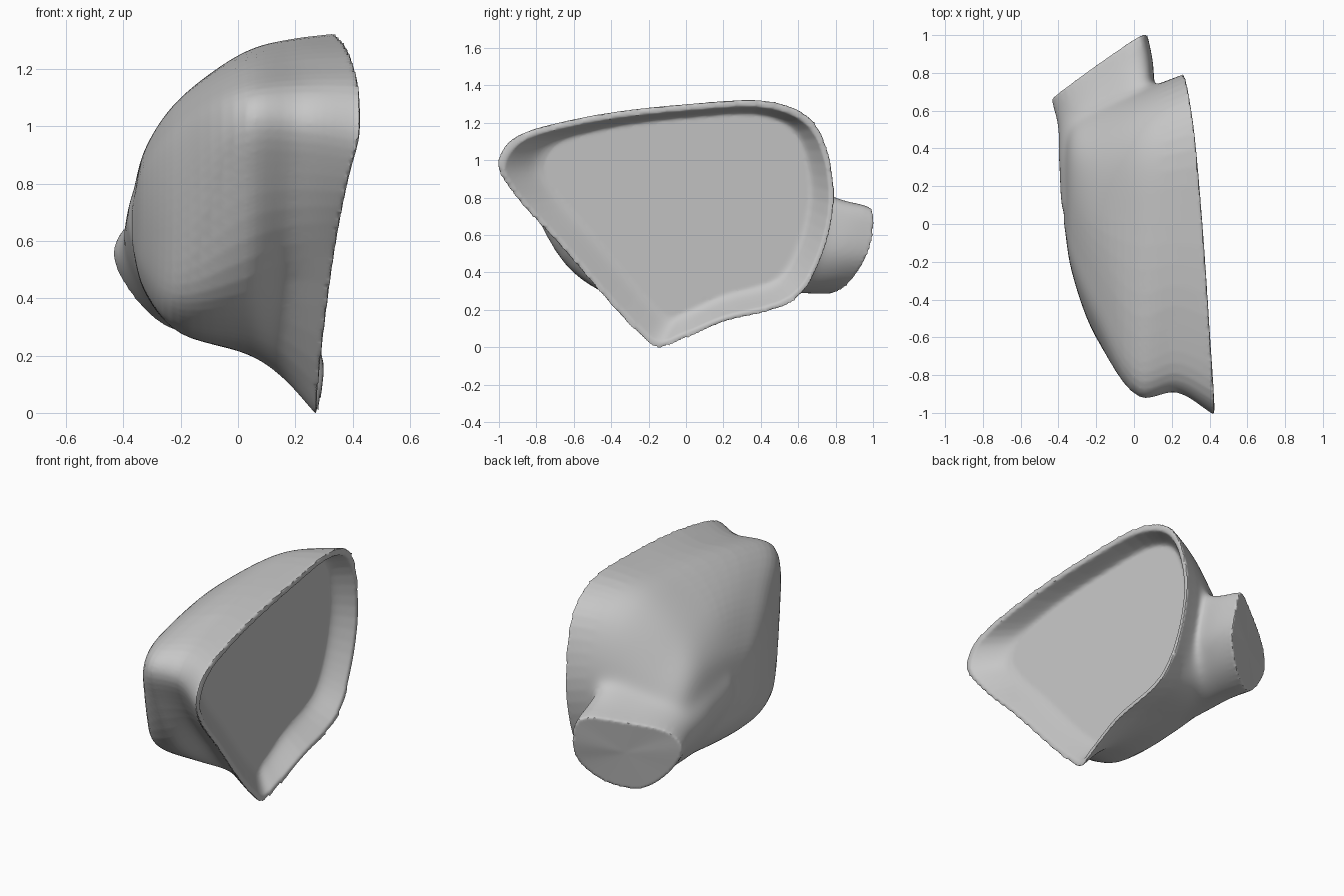
import bpy
from mathutils import Vector as V

cube = bpy.data.objects.get("Cube")
if cube:
    bpy.data.objects.remove(cube)

grey = bpy.data.materials.new("plain_grey")
grey.use_nodes = True
grey.diffuse_color = (0.57, 0.57, 0.57, 1)
grey.node_tree.nodes["Principled BSDF"].inputs["Base Color"].default_value = grey.diffuse_color


def segment(p0, p1, p2, p3, steps):
    """Centripetal spline between p1 and p2."""
    t = [0.0]
    for a, b in ((p0, p1), (p1, p2), (p2, p3)):
        t.append(t[-1] + max((b - a).length, 1e-5) ** 0.5)

    def mix(a, b, i, j, u):
        return a.lerp(b, (u - t[i]) / (t[j] - t[i]))

    out = []
    for k in range(steps):
        u = t[1] + (t[2] - t[1]) * k / steps
        a, b, c = mix(p0, p1, 0, 1, u), mix(p1, p2, 1, 2, u), mix(p2, p3, 2, 3, u)
        out.append(mix(mix(a, b, 0, 2, u), mix(b, c, 1, 3, u), 1, 2, u))
    return out


def closed(pts, steps=5):
    n = len(pts)
    return [q for i in range(n) for q in
            segment(pts[i - 1], pts[i], pts[(i + 1) % n], pts[(i + 2) % n], steps)]


def smooth_rings(rings, steps=6):
    """Add in-between rings along smooth curves."""
    rows = []
    for column in zip(*rings):
        ends = [column[0] * 2 - column[1], *column, column[-1] * 2 - column[-2]]
        line = []
        for i in range(len(column) - 1):
            line += segment(*ends[i:i + 4], steps)
        rows.append(line + [column[-1]])
    return [list(r) for r in zip(*rows)]


def loft(name, rings):
    """Skin the rings and close both ends with a fan."""
    n = len(rings[0])
    verts = [p for r in rings for p in r]
    faces = [(r * n + i, r * n + (i + 1) % n, (r + 1) * n + (i + 1) % n, (r + 1) * n + i)
             for r in range(len(rings) - 1) for i in range(n)]
    for start in (0, (len(rings) - 1) * n):
        verts.append(sum(verts[start:start + n], V()) / n)
        tip = len(verts) - 1
        for i in range(n):
            a, b = start + i, start + (i + 1) % n
            faces.append((b, a, tip) if start == 0 else (a, b, tip))
    mesh = bpy.data.meshes.new(name)
    mesh.from_pydata(verts, [], faces)
    mesh.materials.append(grey)
    ob = bpy.data.objects.new(name, mesh)
    bpy.context.collection.objects.link(ob)
    bpy.ops.object.select_all(action='DESELECT')
    bpy.context.view_layer.objects.active = ob
    ob.select_set(True)
    bpy.ops.object.mode_set(mode='EDIT')
    bpy.ops.mesh.select_all(action='SELECT')
    bpy.ops.mesh.normals_make_consistent(inside=False)
    bpy.ops.object.mode_set(mode='OBJECT')
    return ob


def fit(ring, y0, y1, z0, z1, x=None):
    """Squeeze a ring into new y and z limits."""
    ys, zs = [p.y for p in ring], [p.z for p in ring]

    def remap(v, vals, a, b):
        return a + (b - a) * (v - min(vals)) / (max(vals) - min(vals))

    return [V((p.x if x is None else x, remap(p.y, ys, y0, y1), remap(p.z, zs, z0, z1)))
            for p in ring]


def modify(ob, kind, **settings):
    mod = ob.modifiers.new(kind.lower(), kind)
    for key, value in settings.items():
        setattr(mod, key, value)
    bpy.ops.object.modifier_apply(modifier=mod.name)


def ramp(value, width):
    return max(0.0, min(1.0, value / width))


# Rim of the opening, widest section and deep section, point for point
rim = closed([V(p) for p in (
    (.423, -1.01, .98), (.423, -.935, 1.11), (.402, -.6, 1.22), (.362, 0, 1.3), (.32, .48, 1.31),
    (.29, .69, 1.2), (.265, .793, .85), (.265, .725, .48), (.28, .58, .25), (.3, .2, .13),
    (.285, -.05, .025), (.275, -.15, -.008), (.28, -.28, .095), (.335, -.68, .55), (.385, -.925, .82))])
middle = closed([V((.03, *p)) for p in (
    (-.915, 1.02), (-.87, 1.1), (-.6, 1.18), (0, 1.25), (.4, 1.25),
    (.58, 1.14), (.7, .85), (.67, .5), (.56, .31), (.22, .23),
    (-.05, .205), (-.2, .215), (-.4, .27), (-.66, .47), (-.85, .82))])
deep = closed([V((-.2, *p)) for p in (
    (-.58, .85), (-.5, .98), (-.3, 1.05), (.05, 1.1), (.33, 1.07),
    (.47, .98), (.6, .78), (.64, .5), (.53, .36), (.22, .3),
    (-.05, .28), (-.22, .28), (-.41, .31), (-.55, .41), (-.6, .62))])

# Hollow between rim and ridge on the front side
waist = []
for a, b in zip(rim, middle):
    p = a.lerp(b, .5)
    p.y += .07 * ramp(-p.y, .6)
    p.z += .025 - .012 * p.z
    waist.append(p)

shell = smooth_rings([rim, waist, middle, deep,
                      fit(deep, -.25, .55, .43, .91, -.33),
                      fit(deep, 0, .4, .58, .74, -.37)])

# Recess with a flat plate behind the rim
lip = fit(rim, -.97, .765, .03, 1.285)
plate = fit(rim, -.76, .66, .16, 1.25)
for p in plate:
    p.x = .18 - .08 * p.y + .04 * p.z
wall = [a.lerp(b, .75) for a, b in zip(lip, plate)]
for p, a, b in zip(wall, lip, plate):
    p.x = a.x + (b.x - a.x) * .85
recess = smooth_rings([plate, wall, lip])
housing = loft("mirror_housing", recess + shell)

# Mounting stalk with a flat cut end, growing taller towards the housing
cap = closed([V(p) for p in (
    (.03, .995, .74), (.07, 1, .6), (.06, .955, .46), (-.05, .86, .33), (-.22, .75, .29),
    (-.36, .68, .4), (-.435, .66, .55), (-.39, .7, .65), (-.2, .84, .72))])
neck = [[p + V((dx, dy, grow * (p.z - .3))) for p in cap] for dx, dy, grow in
        ((0, 0, 0), (.03, -.15, .1), (.035, -.35, .3), (.05, -.58, .5))]
stalk = loft("mounting_stalk", smooth_rings(neck))

# Fuse the stalk into the housing and soften the joint
housing.select_set(True)
bpy.context.view_layer.objects.active = housing
bpy.ops.object.join()
modify(housing, 'REMESH', mode='VOXEL', voxel_size=.01)
cut = V((-.103, .159, -.031)).normalized()
group = housing.vertex_groups.new(name="joint")
for v in housing.data.vertices:
    weight = (ramp(.16 - v.co.x, .1) * ramp(v.co.y, .25)
              * ramp(cut.dot(cap[0] - v.co) - .05, .1))
    if weight > 0:
        group.add([v.index], weight, 'REPLACE')
modify(housing, 'SMOOTH', factor=.5, iterations=160, vertex_group="joint")
modify(housing, 'SMOOTH', factor=.5, iterations=2)
bpy.ops.object.shade_smooth_by_angle(angle=.8)
